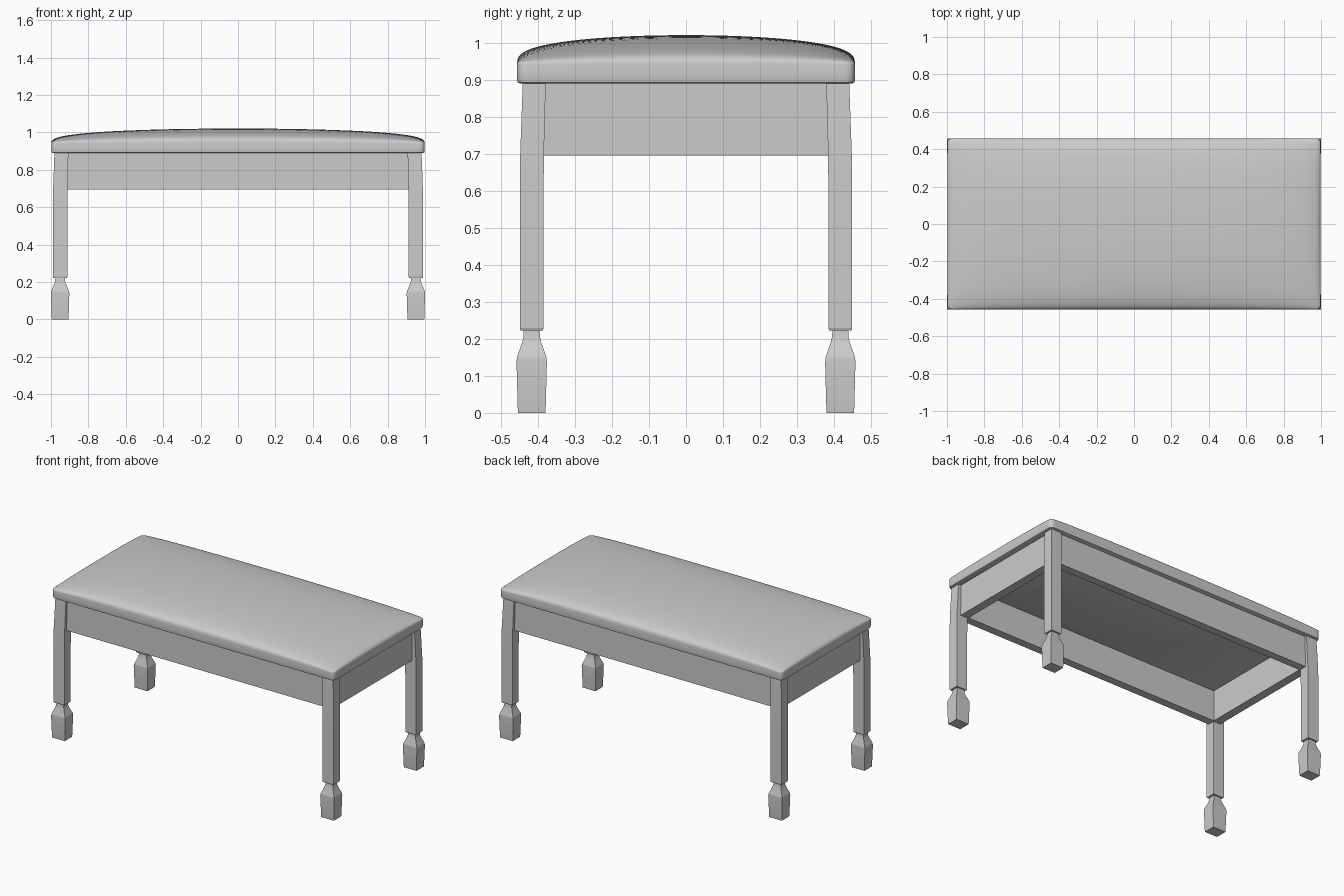
import bpy, bmesh, math

if "Cube" in bpy.data.objects:
    bpy.data.objects.remove(bpy.data.objects["Cube"])


def finish(name, bm, angle):
    bmesh.ops.recalc_face_normals(bm, faces=bm.faces)
    mesh = bpy.data.meshes.new(name)
    bm.to_mesh(mesh)
    bm.free()
    ob = bpy.data.objects.new(name, mesh)
    bpy.context.collection.objects.link(ob)
    bpy.ops.object.select_all(action='DESELECT')
    bpy.context.view_layer.objects.active = ob
    ob.select_set(True)
    bpy.ops.object.shade_smooth_by_angle(angle=math.radians(angle))
    return ob


def loft(name, rings, closed=False, angle=15):
    """Skin rectangular rings given as (cx, cy, half_x, half_y, z)."""
    bm = bmesh.new()
    loops = [[bm.verts.new((cx + sx * hx, cy + sy * hy, z))
              for sx, sy in ((-1, -1), (1, -1), (1, 1), (-1, 1))]
             for cx, cy, hx, hy, z in rings]
    pairs = list(zip(loops, loops[1:]))
    if closed:
        pairs.append((loops[-1], loops[0]))
    else:
        bm.faces.new(loops[0])
        bm.faces.new(loops[-1])
    for a, b in pairs:
        for i in range(4):
            j = (i + 1) % 4
            bm.faces.new((a[i], a[j], b[j], b[i]))
    return finish(name, bm, angle)


# Legs: one shaped square leg, mirrored to four corners
# (height, half width in y, inward lean)
profile = [(0, .037, 0), (.004, .0375, 0), (.135, .041, 0), (.15, .040, 0),
           (.19, .026, 0), (.207, .022, 0), (.222, .0215, 0),
           (.223, .030, 0), (.229, .032, 0), (.58, .032, 0),
           (.70, .032, .001), (.80, .0315, .004), (.895, .031, .007)]
legs = loft("legs", [(.951 - s, .417 - s, h * 1.2, h, z) for z, h, s in profile])
mirror = legs.modifiers.new("corners", 'MIRROR')
mirror.use_axis = (True, True, False)

# Apron frame, set slightly back from the outer leg faces
loft("apron", [(0, 0, .962, .428, .695), (0, 0, .962, .428, .895),
               (0, 0, .908, .377, .895), (0, 0, .908, .377, .695)], closed=True)

# Seat cushion: domed top, straight rim, tucked lower edge
X, Y, R = .998, .457, .025
bm = bmesh.new()
bmesh.ops.create_grid(bm, x_segments=56, y_segments=40, size=1)
for v in bm.verts:
    u, w = (math.sin(math.pi / 2 * max(-1, min(1, c))) for c in v.co[:2])
    z = .943 + .078 * (max(0, 1 - u * u) * max(0, 1 - w * w)) ** .35
    x, y = u * X, w * Y
    a, b = (abs(x) - X + R) / R, (abs(y) - Y + R) / R
    if a > 0 and b > 0:  # round the plan corners
        x = math.copysign(X - R + R * a * math.sqrt(1 - b * b / 2), x)
        y = math.copysign(Y - R + R * b * math.sqrt(1 - a * a / 2), y)
    v.co = (x, y, z)

rim = [e for e in bm.edges if e.is_boundary]
for z, inset in ((.92, 0), (.900, 0), (.893, .002), (.890, .007)):
    new = bmesh.ops.extrude_edge_only(bm, edges=rim)["geom"]
    rim = [g for g in new if isinstance(g, bmesh.types.BMEdge)]
    for v in (g for g in new if isinstance(g, bmesh.types.BMVert)):
        v.co.x *= 1 - inset / X
        v.co.y *= 1 - inset / Y
        v.co.z = z
bmesh.ops.holes_fill(bm, edges=rim, sides=0)
finish("seat_cushion", bm, 50)
